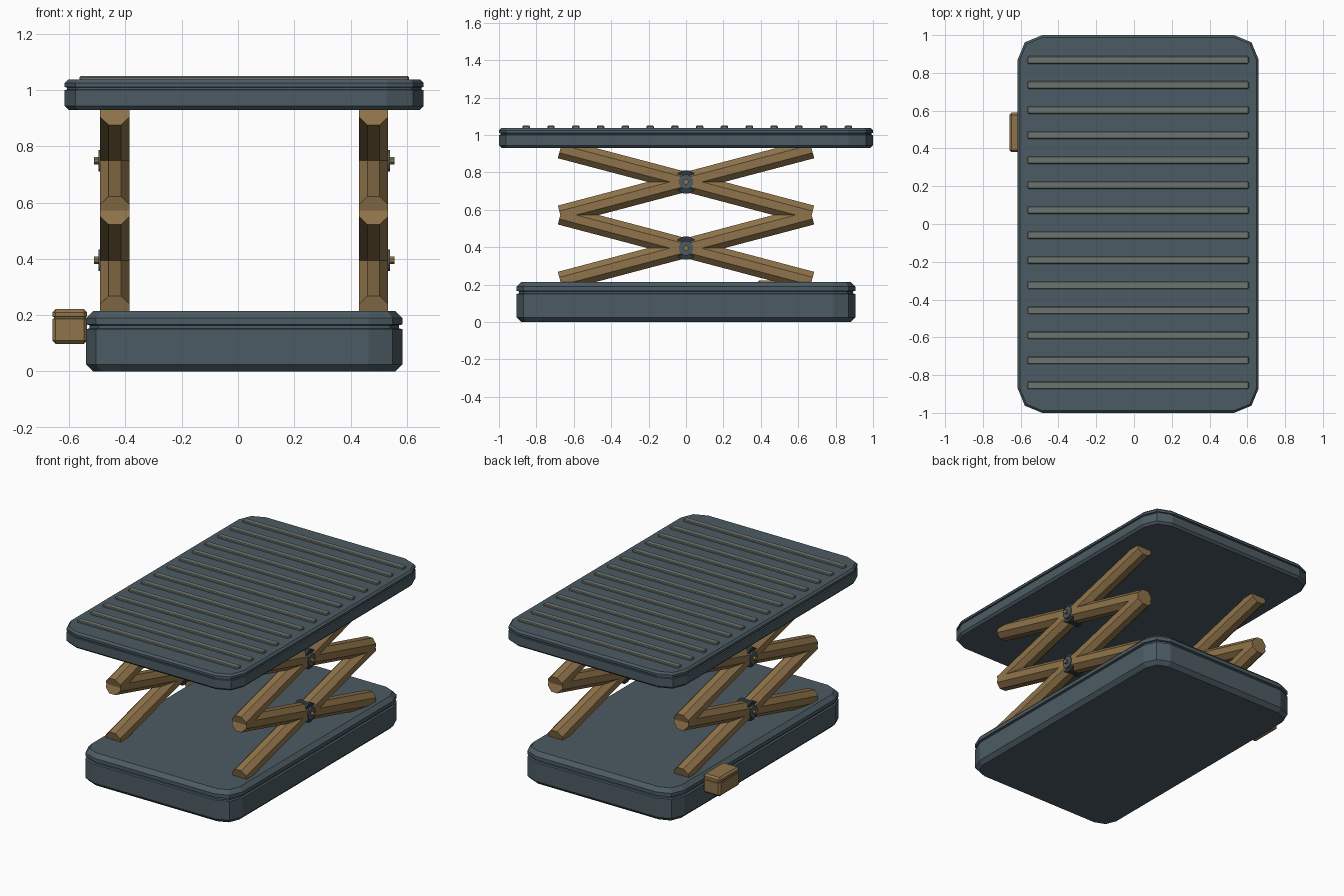
import bpy, bmesh, math
from mathutils import Vector, Matrix

cube = bpy.data.objects.get("Cube")
if cube:
    bpy.data.objects.remove(cube, do_unlink=True)


def material(name, rgb):
    m = bpy.data.materials.new(name)
    m.use_nodes = True
    m.diffuse_color = (*rgb, 1)
    m.node_tree.nodes["Principled BSDF"].inputs["Base Color"].default_value = (*rgb, 1)
    return m


STEEL = material("slate steel", (0.072, 0.105, 0.125))
BRONZE = material("bronze brown", (0.28, 0.175, 0.07))
RUBBER = material("grey rib", (0.15, 0.178, 0.162))
DARK = material("dark slate", (0.03, 0.038, 0.045))


def finish(bm, name, mat):
    bmesh.ops.recalc_face_normals(bm, faces=bm.faces)
    mesh = bpy.data.meshes.new(name)
    bm.to_mesh(mesh)
    bm.free()
    mesh.materials.append(mat)
    obj = bpy.data.objects.new(name, mesh)
    bpy.context.collection.objects.link(obj)
    return obj


def slab(name, mat, centre, half, radius, profile, steps=2):
    """Rounded rectangle lofted through a profile of (inset, height) pairs."""
    bm = bmesh.new()
    rings = []
    for inset, z in profile:
        ring = []
        for k, (sx, sy) in enumerate([(1, 1), (-1, 1), (-1, -1), (1, -1)]):
            for s in range(steps + 1):
                a = math.pi / 2 * (k + s / steps)
                x = centre[0] + sx * (half[0] - radius) + (radius - inset) * math.cos(a)
                y = centre[1] + sy * (half[1] - radius) + (radius - inset) * math.sin(a)
                ring.append(bm.verts.new((x, y, z)))
        rings.append(ring)
    for low, high in zip(rings, rings[1:]):
        for i in range(len(low)):
            j = (i + 1) % len(low)
            bm.faces.new((low[i], low[j], high[j], high[i]))
    bm.faces.new(rings[0][::-1])
    bm.faces.new(rings[-1])
    return finish(bm, name, mat)


def rod(name, mat, start, end, radius, sides):
    """Flat-sided cylinder between two points, with flats facing the axes."""
    start, end = Vector(start), Vector(end)
    d = (end - start).normalized()
    u = Vector((1, 0, 0)) if abs(d.x) < 0.5 else Vector((0, 1, 0))
    rot = Matrix((u, d.cross(u), d)).transposed().to_4x4()
    bm = bmesh.new()
    bmesh.ops.create_cone(bm, cap_ends=True, segments=sides, radius1=radius, radius2=radius,
                          depth=(end - start).length,
                          matrix=Matrix.Translation((start + end) / 2) @ rot
                          @ Matrix.Rotation(math.pi / sides, 4, 'Z'))
    return finish(bm, name, mat)


MID = 0.022  # lift centreline in x

# Base and deck: chamfered slabs with a seam groove
slab("base", STEEL, (MID, 0), (0.562, 0.905), 0.12,
     [(0.025, 0), (0, 0.025), (0, 0.15), (0.012, 0.153), (0.012, 0.164),
      (0, 0.167), (0, 0.19), (0.025, 0.215)])
slab("deck", STEEL, (MID, 0), (0.638, 1.0), 0.13,
     [(0.014, 0.93), (0, 0.944), (0, 1.0), (0.008, 1.002), (0.008, 1.009),
      (0, 1.011), (0, 1.025), (0.012, 1.037)])

# Grip ribs across the deck
for i in range(14):
    slab(f"grip_rib_{i + 1}", RUBBER, (MID, 0.007 + (i - 6.5) * 0.1325), (0.586, 0.02), 0.006,
         [(0, 1.03), (0, 1.045), (0.004, 1.05)], steps=1)

# Control box on the right side of the base
slab("control_box", BRONZE, (-0.598, 0.485), (0.062, 0.105), 0.012,
     [(0.012, 0.098), (0, 0.11), (0, 0.186), (0.005, 0.188), (0.005, 0.193),
      (0, 0.195), (0, 0.21), (0.012, 0.222)], steps=1)

# Two stacked scissor crosses on each side
REACH, RISE = 0.672, 0.177
for side, word in ((-1, "right"), (1, "left")):
    x = MID + side * 0.46
    for z, level in ((0.395, "lower"), (0.749, "upper")):
        tag = f"{word}_{level}"
        for s, lean in ((1, "rising"), (-1, "falling")):
            rod(f"{tag}_{lean}_arm", BRONZE, (x, -REACH, z - s * RISE),
                (x, REACH, z + s * RISE), 0.0565, 8)
        rod(f"{tag}_pivot_collar", DARK, (x - 0.045, 0, z), (x + 0.045, 0, z), 0.063, 12)
        rod(f"{tag}_pivot_washer", STEEL, (x, 0, z), (x + side * 0.058, 0, z), 0.04, 12)
        rod(f"{tag}_pivot_pin", BRONZE, (x, 0, z), (x + side * 0.074, 0, z), 0.014, 8)
